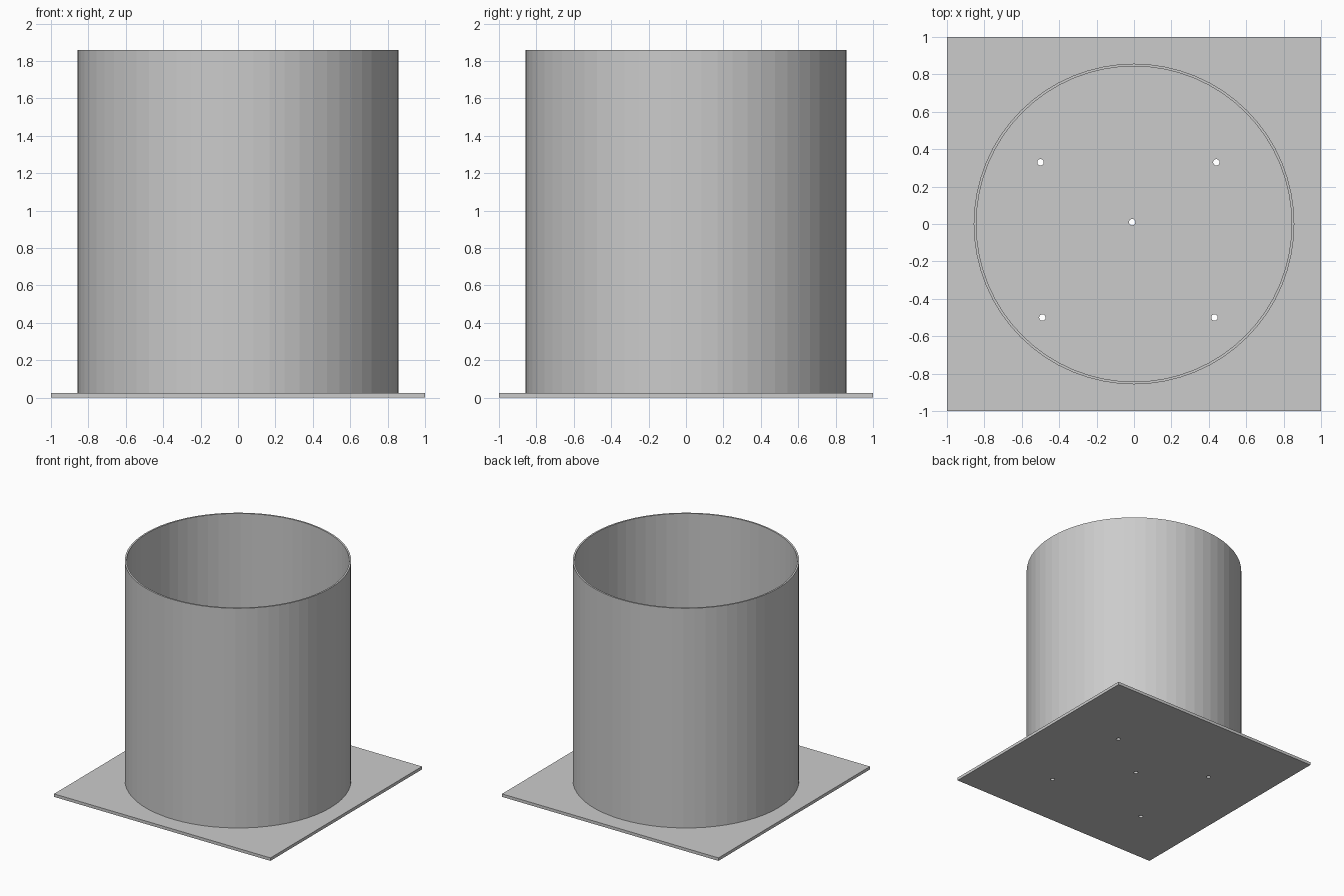
import bpy
import bmesh
from math import cos, sin, tau

cube = bpy.data.objects.get("Cube")
if cube:
    bpy.data.objects.remove(cube, do_unlink=True)

PLATE_T = 0.025
TOP = 1.86
R_OUT, R_IN = 0.857, 0.843
SIDES = 64
HOLE_R = 0.017

grey = bpy.data.materials.new("plain grey")
grey.use_nodes = True
colour = (0.6, 0.6, 0.6, 1)
grey.diffuse_color = colour
grey.node_tree.nodes["Principled BSDF"].inputs["Base Color"].default_value = colour


def ring(radius, sides, cx=0, cy=0):
    return [(cx + radius * cos(tau * i / sides), cy + radius * sin(tau * i / sides))
            for i in range(sides)]


def extruded_outline(name, outlines, z0, z1):
    """Fill a flat outline with holes and give it thickness."""
    curve = bpy.data.curves.new(name, "CURVE")
    curve.dimensions = "2D"
    curve.fill_mode = "BOTH"
    curve.extrude = (z1 - z0) / 2
    for points in outlines:
        spline = curve.splines.new("POLY")
        spline.points.add(len(points) - 1)
        for point, (x, y) in zip(spline.points, points):
            point.co = (x, y, 0, 1)
        spline.use_cyclic_u = True
    temp = bpy.data.objects.new(name + " outline", curve)
    bpy.context.collection.objects.link(temp)
    graph = bpy.context.evaluated_depsgraph_get()
    mesh = bpy.data.meshes.new_from_object(temp.evaluated_get(graph))
    bpy.data.objects.remove(temp, do_unlink=True)
    bpy.data.curves.remove(curve)

    # Weld the caps to the walls and rest the part at its base height
    bm = bmesh.new()
    bm.from_mesh(mesh)
    bmesh.ops.remove_doubles(bm, verts=bm.verts, dist=0.0001)
    bmesh.ops.recalc_face_normals(bm, faces=bm.faces)
    bmesh.ops.translate(bm, verts=bm.verts, vec=(0, 0, (z0 + z1) / 2))
    for face in bm.faces:
        face.smooth = False
        face.material_index = 0
    bm.to_mesh(mesh)
    bm.free()
    mesh.name = name
    mesh.materials.clear()
    mesh.materials.append(grey)
    obj = bpy.data.objects.new(name, mesh)
    bpy.context.collection.objects.link(obj)
    return obj


# Square base plate with four fixing holes and a centre hole
square = [(-1, -1), (1, -1), (1, 1), (-1, 1)]
hole_centres = [(-0.5, 0.33), (0.44, 0.33), (-0.01, 0.01), (-0.49, -0.5), (0.43, -0.5)]
holes = [ring(HOLE_R, 24, x, y) for x, y in hole_centres]
extruded_outline("base_plate", [square] + holes, 0, PLATE_T)

# Thin-walled open tube standing on the plate
extruded_outline("tube_wall", [ring(R_OUT, SIDES), ring(R_IN, SIDES)], PLATE_T, TOP)
